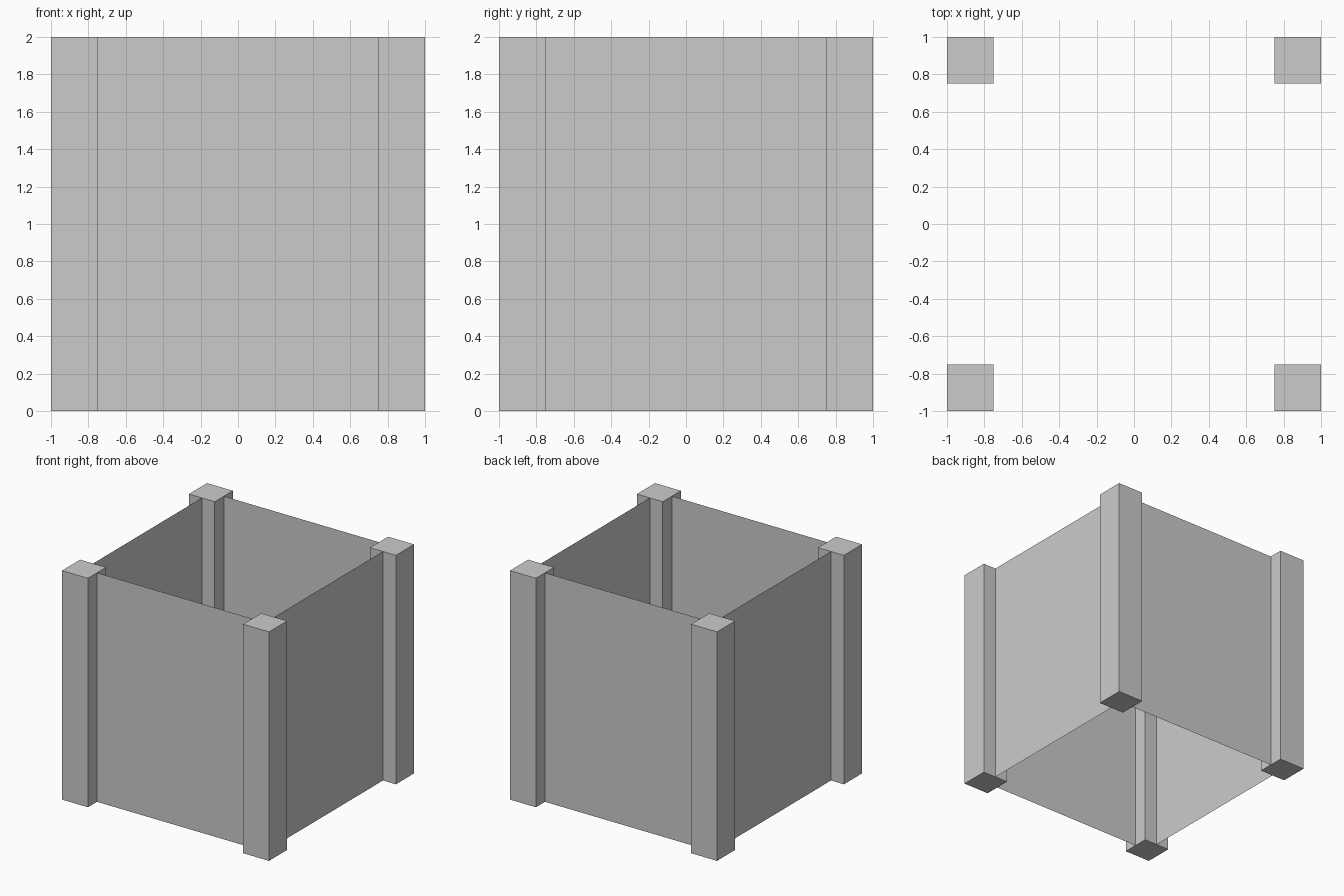
import bpy
import bmesh
from math import pi
from mathutils import Matrix

if "Cube" in bpy.data.objects:
    bpy.data.objects.remove(bpy.data.objects["Cube"])

POST = 0.25            # post width
HEIGHT = 2.0
MID = 1 - POST / 2     # post centre line, where the panels sit
SPAN = 2 - 2 * POST    # gap between posts


def add_object(name, bm):
    mesh = bpy.data.meshes.new(name)
    bm.to_mesh(mesh)
    bm.free()
    obj = bpy.data.objects.new(name, mesh)
    bpy.context.collection.objects.link(obj)
    return obj


# Square corner posts
def add_post(name, x, y):
    bm = bmesh.new()
    bmesh.ops.create_cube(bm, size=1, matrix=Matrix.Diagonal((POST, POST, HEIGHT, 1)))
    add_object(name, bm).location = (x * MID, y * MID, HEIGHT / 2)


# Thin sheet panels, facing outward, built on the front and turned to each side
def add_panel(name, angle):
    bm = bmesh.new()
    stand = (Matrix.Translation((0, -MID, HEIGHT / 2))
             @ Matrix.Rotation(pi / 2, 4, 'X')
             @ Matrix.Diagonal((SPAN, HEIGHT, 1, 1)))
    bmesh.ops.create_grid(bm, x_segments=1, y_segments=1, size=0.5, matrix=stand)
    add_object(name, bm).rotation_euler.z = angle


for y, depth in ((-1, "front"), (1, "back")):
    for x, side in ((-1, "left"), (1, "right")):
        add_post(f"{depth}_{side}_post", x, y)

for i, side in enumerate(("front", "right", "back", "left")):
    add_panel(f"{side}_panel", i * pi / 2)
